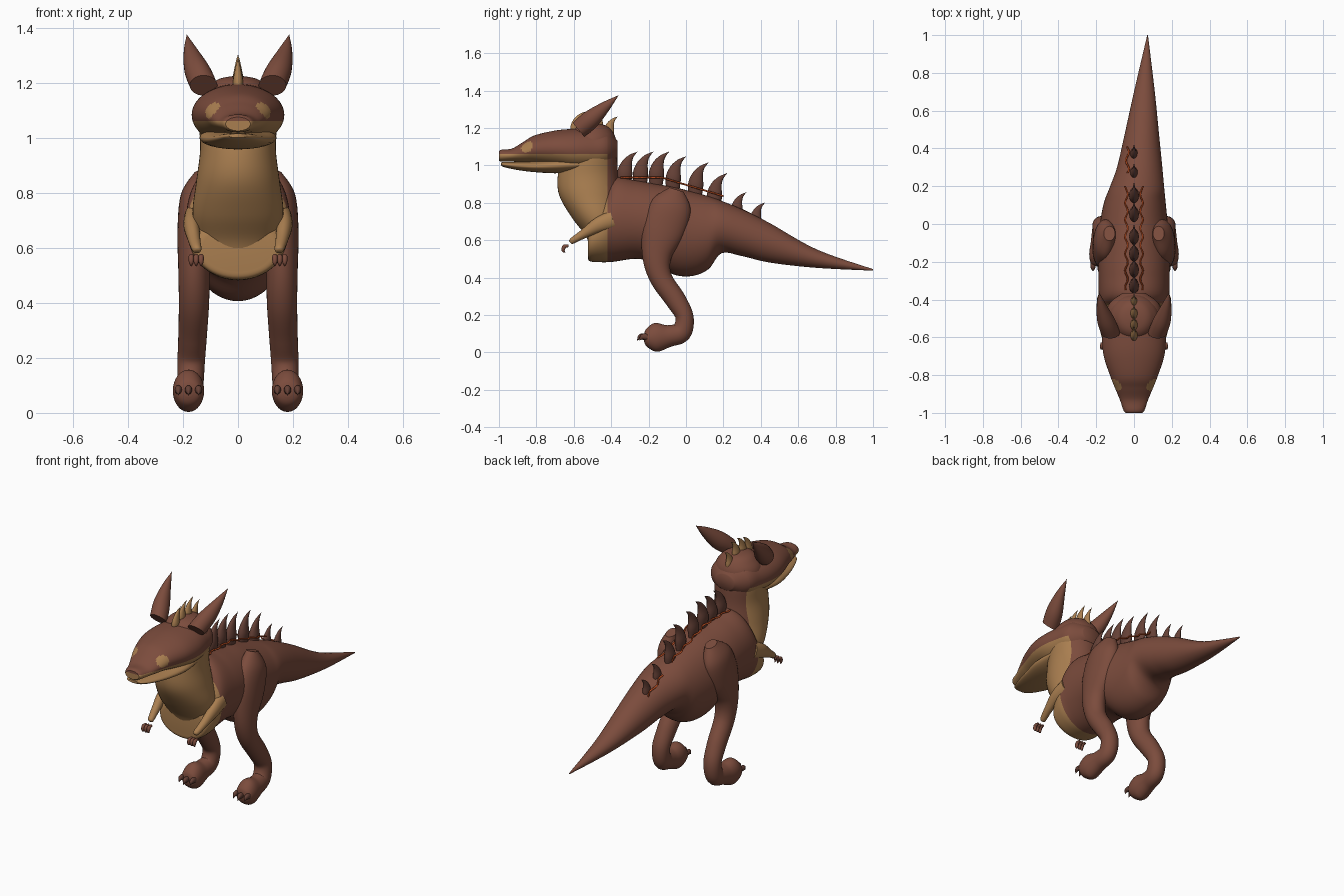
import bpy, bmesh, math
from mathutils import Vector

cube = bpy.data.objects.get("Cube")
if cube:
    bpy.data.objects.remove(cube, do_unlink=True)


def material(name, rgb):
    m = bpy.data.materials.new(name)
    m.use_nodes = True
    m.diffuse_color = (*rgb, 1)
    m.node_tree.nodes["Principled BSDF"].inputs["Base Color"].default_value = (*rgb, 1)
    return m


HIDE = material("reddish brown hide", (0.2, 0.072, 0.046))
TAN = material("tan underside", (0.4, 0.21, 0.08))
DARK = material("dark brown spines", (0.13, 0.052, 0.037))
ORANGE = material("glowing orange", (0.5, 0.075, 0.015))
X = Vector((1, 0, 0))


def smooth_path(stations, steps):
    """Catmull-Rom interpolation through the stations."""
    pts = [stations[0], *stations, stations[-1]]
    out = []
    for a, b, c, d in zip(pts, pts[1:], pts[2:], pts[3:]):
        for k in range(steps):
            t = k / steps
            out.append([q + t * (r - p + t * (2 * p - 5 * q + 4 * r - s + t * (3 * q - p - 3 * r + s))) / 2
                        for p, q, r, s in zip(a, b, c, d)])
    return out + [list(stations[-1])]


def loft(name, stations, mats, axis=None, sides=32, steps=6, cuts=(), rule=None, mirror=False):
    """Skin elliptical rings (x, y, z, half width, half depth) along a path."""
    path = smooth_path(stations, steps)
    centres = [Vector(p[:3]) for p in path]
    bm = bmesh.new()
    rings = []
    for i, p in enumerate(path):
        along = axis or (centres[min(i + 1, len(path) - 1)] - centres[max(i - 1, 0)])
        v = along.cross(X).normalized()
        w, h = max(p[3], 0.0008), max(p[4], 0.0008)
        angles = [math.tau * k / sides for k in range(sides)]
        rings.append([bm.verts.new(centres[i] + X * w * math.cos(a) + v * h * math.sin(a)) for a in angles])
    for r, s in zip(rings, rings[1:]):
        for k in range(sides):
            j = (k + 1) % sides
            bm.faces.new((r[k], r[j], s[j], s[k]))
    bm.faces.new(rings[0])
    bm.faces.new(rings[-1])
    # clean colour borders
    for co, no in cuts:
        bmesh.ops.bisect_plane(bm, geom=bm.verts[:] + bm.edges[:] + bm.faces[:], plane_co=co, plane_no=no)
    bmesh.ops.recalc_face_normals(bm, faces=bm.faces)
    if rule:
        for f in bm.faces:
            f.material_index = int(rule(f.calc_center_median()))
    mesh = bpy.data.meshes.new(name)
    bm.to_mesh(mesh)
    bm.free()
    for m in mats:
        mesh.materials.append(m)
    ob = bpy.data.objects.new(name, mesh)
    bpy.context.collection.objects.link(ob)
    if mirror:
        ob.modifiers.new("Mirror", 'MIRROR').use_clip = False
    bpy.ops.object.select_all(action='DESELECT')
    ob.select_set(True)
    bpy.context.view_layer.objects.active = ob
    bpy.ops.object.shade_smooth_by_angle(angle=math.radians(45))
    return ob


def body_rows(rows):
    """Rows of y, x, bottom, top, half width become ring stations."""
    return [(x, y, (lo + hi) / 2, w, (hi - lo) / 2) for y, x, lo, hi, w in rows]


FORE_Y, LIP_Z = -0.42, 1.06
EYE = Vector((0.095, -0.85, 1.1))
cuts = [((0, FORE_Y, 0), (0, 1, 0)), ((0, 0, LIP_Z), (0, 0, 1))]


def is_tan(c):
    return c.y < FORE_Y and c.z < LIP_Z


def head_tan(c):
    eye = (Vector((abs(c.x), c.y, c.z)) - EYE).length < 0.035
    return is_tan(c) or eye


# Torso and tail
loft("torso_and_tail", body_rows([
    (-0.525, 0, 0.52, 0.67, 0.12), (-0.515, 0, 0.488, 0.71, 0.155),
    (-0.45, 0, 0.482, 0.82, 0.182), (-0.385, 0, 0.485, 0.93, 0.187),
    (-0.27, 0, 0.5, 0.92, 0.188), (-0.16, 0, 0.48, 0.9, 0.188),
    (-0.07, 0, 0.418, 0.885, 0.187), (0.03, 0, 0.408, 0.86, 0.176),
    (0.12, 0.005, 0.445, 0.835, 0.162), (0.19, 0.015, 0.53, 0.81, 0.145),
    (0.3, 0.03, 0.515, 0.765, 0.12), (0.45, 0.04, 0.48, 0.69, 0.095),
    (0.7, 0.055, 0.452, 0.55, 0.055), (1.0, 0.072, 0.437, 0.445, 0.002)]),
    [HIDE, TAN], axis=Vector((0, 1, 0)), sides=48, cuts=cuts[:1], rule=is_tan)

# Neck, throat and crown: rows of height, front, back, half width
neck = [(0.52, -0.5, -0.4, 0.1), (0.62, -0.535, -0.36, 0.14), (0.72, -0.61, -0.34, 0.165),
        (0.84, -0.678, -0.35, 0.152), (0.95, -0.685, -0.365, 0.138), (1.05, -0.66, -0.368, 0.14),
        (1.14, -0.63, -0.375, 0.132), (1.19, -0.6, -0.4, 0.1), (1.215, -0.565, -0.435, 0.065),
        (1.225, -0.51, -0.49, 0.01)]
loft("neck_and_crown", [(0, (f + b) / 2, z, w, (b - f) / 2) for z, f, b, w in neck],
     [HIDE, TAN], axis=Vector((0, 0, 1)), sides=48, cuts=cuts, rule=is_tan)

# Head and lower jaw
loft("head", body_rows([
    (-1.0, 0, 1.025, 1.075, 0.045), (-0.985, 0, 1.02, 1.084, 0.056), (-0.93, 0, 1.02, 1.09, 0.075),
    (-0.87, 0, 1.015, 1.125, 0.1), (-0.81, 0, 1.01, 1.16, 0.124), (-0.7, 0, 0.99, 1.186, 0.16),
    (-0.6, 0, 0.97, 1.195, 0.168), (-0.5, 0, 0.97, 1.195, 0.153), (-0.42, 0, 0.99, 1.185, 0.13),
    (-0.365, 0, 1.04, 1.13, 0.06)]),
    [HIDE, TAN], axis=Vector((0, 1, 0)), sides=64, steps=8, cuts=cuts, rule=head_tan)
loft("lower_jaw", body_rows([
    (-0.99, 0, 1.0, 1.015, 0.035), (-0.97, 0, 0.99, 1.018, 0.055), (-0.9, 0, 0.975, 1.02, 0.085),
    (-0.8, 0, 0.963, 1.025, 0.115), (-0.68, 0, 0.958, 1.04, 0.14), (-0.55, 0, 0.97, 1.04, 0.13)]),
    [TAN], axis=Vector((0, 1, 0)))

# Ears
loft("ears", [(0.125, -0.575, 1.19, 0.05, 0.048), (0.148, -0.51, 1.245, 0.047, 0.05),
              (0.172, -0.43, 1.315, 0.025, 0.028), (0.186, -0.36, 1.375, 0, 0)], [HIDE], mirror=True)

# Legs with feet
loft("legs", [
    (0.13, -0.05, 0.87, 0.03, 0.04), (0.15, -0.075, 0.79, 0.058, 0.105),
    (0.16, -0.12, 0.66, 0.06, 0.115), (0.16, -0.155, 0.52, 0.057, 0.08),
    (0.16, -0.135, 0.4, 0.055, 0.06), (0.165, -0.055, 0.28, 0.052, 0.055),
    (0.17, -0.008, 0.19, 0.05, 0.048), (0.173, -0.025, 0.11, 0.048, 0.055),
    (0.178, -0.09, 0.088, 0.05, 0.058), (0.18, -0.16, 0.08, 0.057, 0.077),
    (0.18, -0.21, 0.075, 0.046, 0.048), (0.18, -0.225, 0.074, 0.015, 0.015)], [HIDE], mirror=True)

# Arms
loft("arms", [(0.16, -0.39, 0.71, 0.035, 0.05), (0.168, -0.47, 0.68, 0.03, 0.04),
              (0.16, -0.55, 0.632, 0.023, 0.024), (0.15, -0.61, 0.595, 0.017, 0.016),
              (0.149, -0.62, 0.588, 0.004, 0.004)], [TAN], sides=20, mirror=True)

# Finger and toe claws
for label, step in (("inner", -1), ("middle", 0), ("outer", 1)):
    fx, tx = 0.152 + 0.018 * step, 0.18 + 0.037 * step
    loft(label + "_finger_claws", [(fx, -0.628, 0.57, 0.007, 0.007), (fx, -0.65, 0.566, 0.01, 0.011),
         (fx, -0.656, 0.545, 0.008, 0.009), (fx, -0.645, 0.532, 0, 0)], [HIDE], sides=10, mirror=True)
    ty = -0.205 - 0.012 * (step == 0)
    loft(label + "_toe_claws", [(tx, ty, 0.082, 0.013, 0.016), (tx, ty - 0.027, 0.083, 0.012, 0.015),
         (tx, ty - 0.044, 0.063, 0, 0)], [DARK], sides=12, mirror=True)


def spine(name, y, z, size, mat):
    """Back-swept thorn standing on the midline."""
    shape = [(0, -0.03, 0.035, 0.018), (0.002, 0.03, 0.041, 0.026), (0.012, 0.08, 0.03, 0.018),
             (0.035, 0.12, 0.014, 0.009), (0.07, 0.148, 0, 0)]
    loft(name, [(0, y + dy * size, z + dz * size, w * size, d * size) for dy, dz, d, w in shape],
         [mat], sides=16, steps=4)


# Crest on the crown and spines down the back
for i, (y, z) in enumerate([(-0.59, 1.18), (-0.535, 1.195), (-0.475, 1.195), (-0.415, 1.155)]):
    spine(f"crest_spine_{i}", y, z, 0.72, TAN)
back = [(-0.33, 0.925), (-0.245, 0.925), (-0.16, 0.925), (-0.07, 0.9), (0.05, 0.867), (0.15, 0.81)]
for i, (y, z) in enumerate(back):
    spine(f"back_spine_{i}", y, z, 1, DARK)
for i, (y, z) in enumerate([(0.27, 0.745), (0.37, 0.69)]):
    spine(f"tail_spine_{i}", y, z, 0.75, DARK)


# Orange seams beside the spines
def seam(name, start, end, height, offset, mirror):
    pts = []
    for k in range(25):
        y = start + (end - start) * k / 24
        pts.append((offset + 0.008 * math.sin(y * 70), y, height(y), 0.005, 0.005))
    loft(name, pts, [ORANGE], axis=Vector((0, 1, 0)), sides=8, steps=2, mirror=mirror)


seam("back_seams", -0.35, 0.2, lambda y: 0.935 - 0.3 * max(0, y + 0.13), 0.04, True)
seam("tail_seam", 0.27, 0.41, lambda y: 0.778 - 0.5 * (y - 0.27), -0.035, False)
